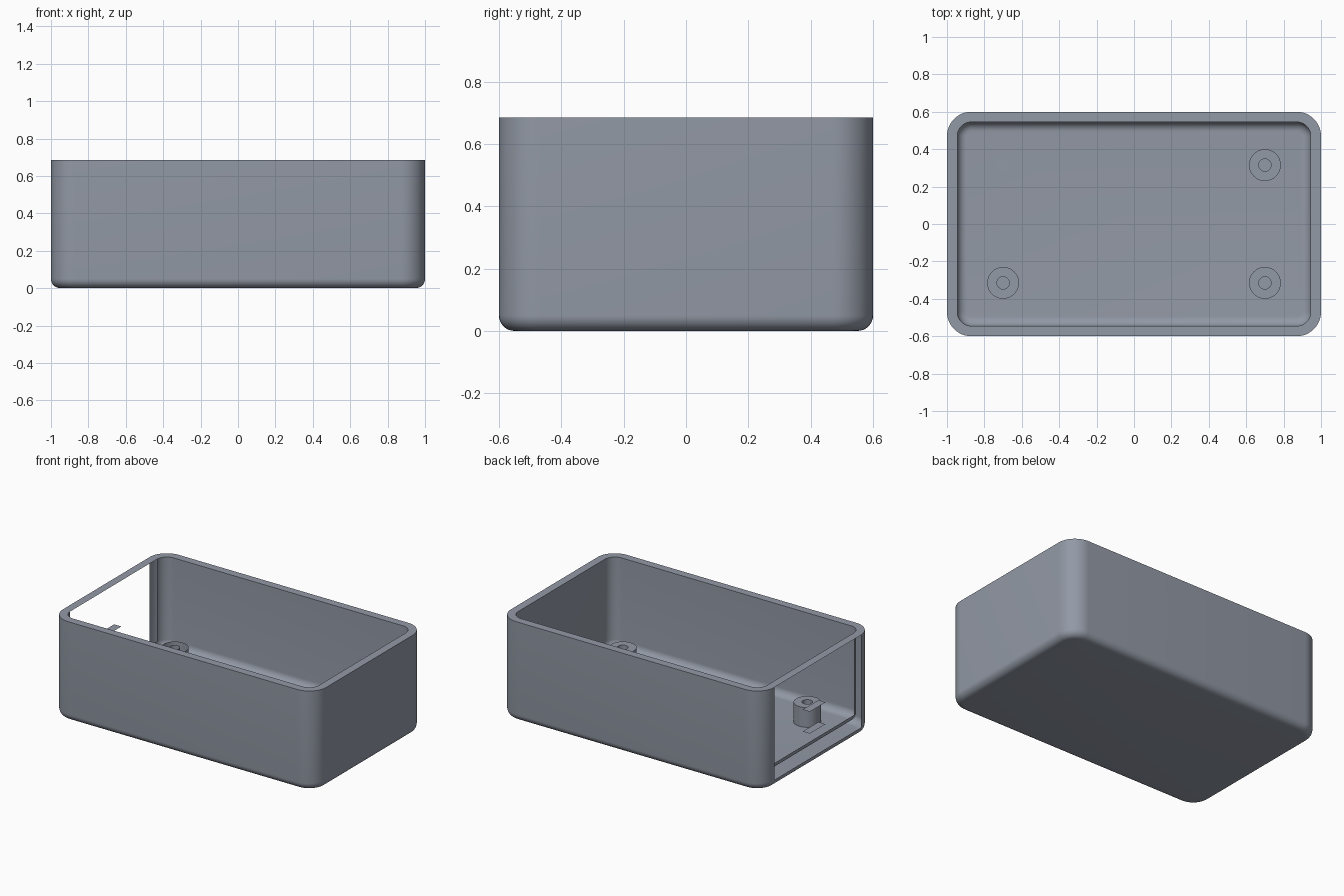
import bpy, bmesh
from math import sin, cos, pi, radians

if "Cube" in bpy.data.objects:
    bpy.data.objects.remove(bpy.data.objects["Cube"])

HX, HY, TOP, CORNER = 1.0, 0.6, 0.685, 0.13
WALL, FLOOR, FILLET = 0.055, 0.07, 0.05

mat = bpy.data.materials.new("slate_grey")
mat.use_nodes = True
GREY = (0.29, 0.32, 0.38, 1)
mat.diffuse_color = GREY
mat.node_tree.nodes["Principled BSDF"].inputs["Base Color"].default_value = GREY


def finish(name, bm):
    mesh = bpy.data.meshes.new(name)
    bm.to_mesh(mesh)
    bm.free()
    mesh.materials.append(mat)
    ob = bpy.data.objects.new(name, mesh)
    bpy.context.collection.objects.link(ob)
    bpy.ops.object.select_all(action='DESELECT')
    ob.select_set(True)
    bpy.context.view_layer.objects.active = ob
    bpy.ops.object.shade_smooth_by_angle(angle=radians(30))
    return ob


def loft(bm, rings):
    faces = []
    for a, b in zip(rings, rings[1:]):
        n = len(a)
        for i in range(n):
            j = (i + 1) % n
            faces.append(bm.faces.new((a[i], a[j], b[j], b[i])))
    return faces


def rounded_ring(bm, inset, z, steps=12):
    r = CORNER - inset
    ring = []
    for k, (sx, sy) in enumerate(((1, 1), (-1, 1), (-1, -1), (1, -1))):
        for i in range(steps + 1):
            t = (k + i / steps) * pi / 2
            ring.append(bm.verts.new((sx * (HX - CORNER) + r * cos(t),
                                      sy * (HY - CORNER) + r * sin(t), z)))
    return ring


# Box shell: outside from the base up, over the rim, then down inside
arc = [i / 8 * pi / 2 for i in range(9)]
profile = [(FILLET * (1 - sin(t)), FILLET * (1 - cos(t))) for t in arc]
profile += [(0, TOP), (WALL, TOP)]
profile += [(WALL + FILLET * (1 - cos(t)), FLOOR + FILLET * (1 - sin(t))) for t in arc]
bm = bmesh.new()
rings = [rounded_ring(bm, inset, z) for inset, z in profile]
loft(bm, rings)
bm.faces.new(rings[0][::-1])
bm.faces.new(rings[-1])
bm.normal_update()
# Open end on the right-hand side: only the flat panels go
panels = [f for f in bm.faces
          if abs(f.normal.x) > 0.999 and f.calc_center_median().x < 0
          and f.calc_area() > 0.3]
bmesh.ops.delete(bm, geom=panels, context='FACES')
finish("box_shell", bm)


# Screw posts with blind holes
def screw_post(name, x, y, capped):
    bm = bmesh.new()
    rings = []
    for r, z in ((0.085, FLOOR), (0.085, 0.205), (0.033, 0.205), (0.033, FLOOR + 0.003)):
        rings.append([bm.verts.new((x + r * cos(i * pi / 20), y + r * sin(i * pi / 20), z))
                      for i in range(40)])
    loft(bm, rings[:2])
    if capped:
        loft(bm, rings[1:3])
    loft(bm, rings[2:])
    bm.faces.new(rings[-1])
    finish(name, bm)


for side, x in (("left", 0.7), ("right", -0.7)):
    for end, y in (("front", -0.315), ("back", 0.315)):
        screw_post(f"screw_post_{end}_{side}", x, y, (side, end) != ("right", "back"))

# Upper and lower lips of the connector slot in the open end
for name, z in (("slot_lip_lower", 0.22), ("slot_lip_upper", 0.37)):
    bm = bmesh.new()
    corners = ((-HX, -0.085), (WALL - HX, -0.085), (WALL - HX, 0.085), (-HX, 0.085))
    bm.faces.new([bm.verts.new((x, y, z)) for x, y in corners])
    finish(name, bm)
